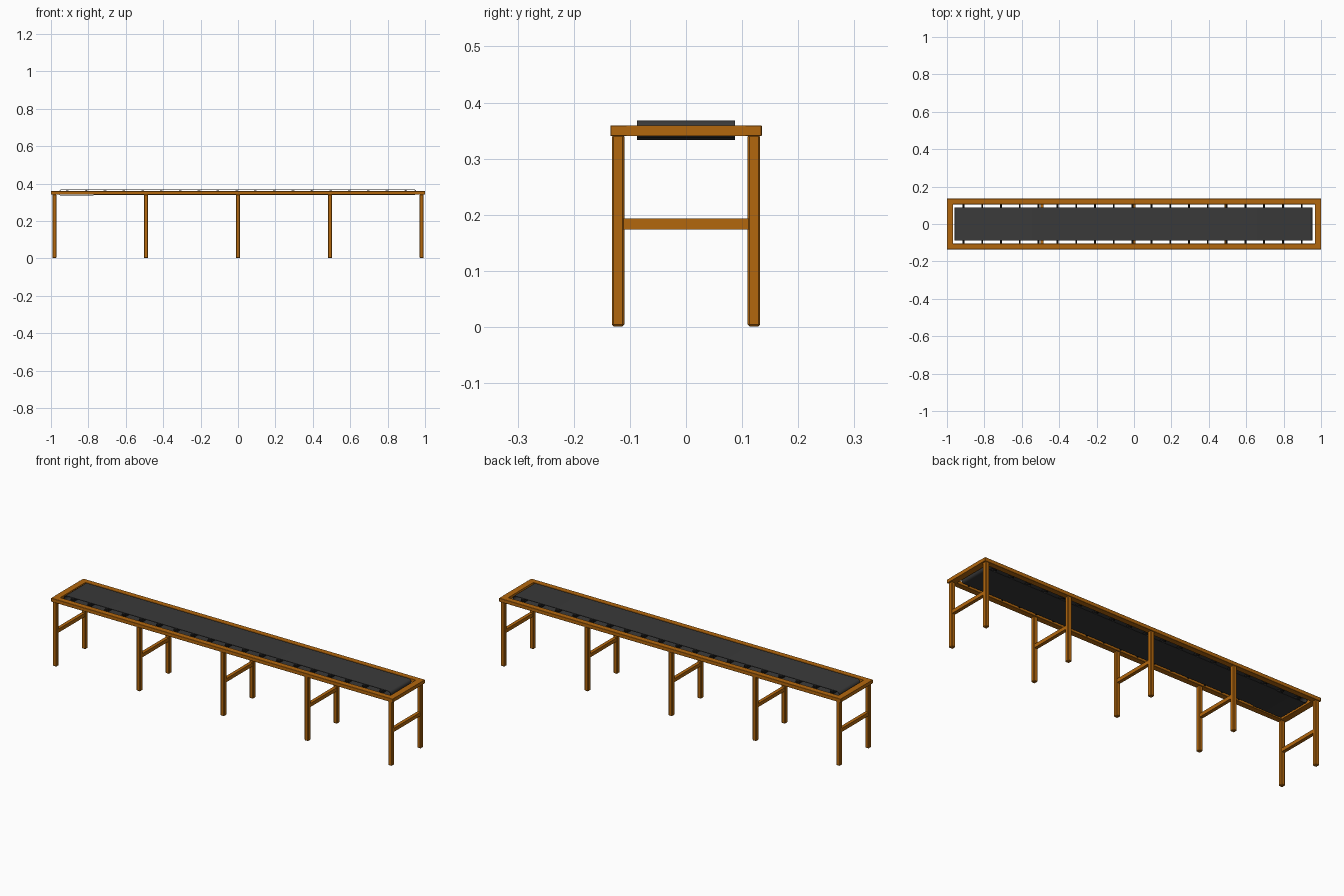
import bpy, bmesh, math
from mathutils import Matrix

if "Cube" in bpy.data.objects:
    bpy.data.objects.remove(bpy.data.objects["Cube"])

def material(name, rgb):
    m = bpy.data.materials.new(name)
    m.diffuse_color = (*rgb, 1)
    m.use_nodes = True
    m.node_tree.nodes["Principled BSDF"].inputs["Base Color"].default_value = m.diffuse_color
    return m

ORANGE = material("orange paint", (0.45, 0.135, 0.004))
RUBBER = material("dark rubber", (0.042, 0.042, 0.042))
BLACK = material("black steel", (0.012, 0.012, 0.012))

def finish(bm, name, mat):
    bmesh.ops.recalc_face_normals(bm, faces=bm.faces)
    me = bpy.data.meshes.new(name)
    bm.to_mesh(me)
    bm.free()
    ob = bpy.data.objects.new(name, me)
    bpy.context.collection.objects.link(ob)
    me.materials.append(mat)
    return ob

def box(name, x, y, z, mat, bevel=0):
    bm = bmesh.new()
    c = [(a[0] + a[1]) / 2 for a in (x, y, z)]
    s = [a[1] - a[0] for a in (x, y, z)]
    bmesh.ops.create_cube(bm, size=1, matrix=Matrix.Translation(c) @ Matrix.Diagonal((*s, 1)))
    ob = finish(bm, name, mat)
    if bevel:
        b = ob.modifiers.new("Bevel", 'BEVEL')
        b.width, b.segments = bevel, 1
    return ob

def rod(name, x, z, radius, length, mat, sides=12):
    bm = bmesh.new()
    bmesh.ops.create_cone(bm, cap_ends=True, segments=sides, radius1=radius, radius2=radius,
                          depth=length,
                          matrix=Matrix.Translation((x, 0, z)) @ Matrix.Rotation(math.pi / 2, 4, 'X'))
    return finish(bm, name, mat)

# Top frame
for s, n in ((-1, "front"), (1, "back")):
    box(n + "_rail", (-1, 1), sorted((s * 0.105, s * 0.135)), (0.340, 0.359), ORANGE, 0.001)
for s, n in ((-1, "left"), (1, "right")):
    box(n + "_end_rail", sorted((s * 0.967, s)), (-0.106, 0.106), (0.340, 0.359), ORANGE)

# Leg pairs with crossbars
for i, x in enumerate((-0.982, -0.492, 0, 0.492, 0.982)):
    for s, n in ((-1, "front"), (1, "back")):
        box(f"{n}_leg_{i}", (x - 0.011, x + 0.011), sorted((s * 0.110, s * 0.132)),
            (0.001, 0.342), ORANGE, 0.003)
    box(f"crossbar_{i}", (x - 0.009, x + 0.009), (-0.112, 0.112), (0.174, 0.193), ORANGE)

# Rollers and their axles
for i in range(19):
    x = -0.912 + i * 0.1005
    rod(f"axle_{i}", x, 0.351, 0.005, 0.216, BLACK, 8)
    rod(f"roller_{i}", x, 0.3525, 0.0115, 0.168, BLACK)

# Belt loop: round-ended profile, underside a little lower at the left end
def loop(t):
    R = 0.0175 - t
    pts = [(-0.942 + R * math.cos(a), 0.3505 + R * math.sin(a))
           for a in (math.radians(90 + 22.5 * k) for k in range(9))]
    pts += [(-0.785, 0.333 + t), (-0.77, 0.338 + t)]
    r = 0.015 - t
    pts += [(0.939 + r * math.cos(a), 0.353 + r * math.sin(a))
            for a in (math.radians(-90 + 22.5 * k) for k in range(9))]
    return pts

bm = bmesh.new()
rings = [[bm.verts.new((x, y, z)) for x, z in loop(t)]
         for t, y in ((0, -0.087), (0, 0.087), (0.003, 0.087), (0.003, -0.087))]
n = len(rings[0])
for j in range(4):
    a, b = rings[j], rings[(j + 1) % 4]
    for k in range(n):
        bm.faces.new((a[k], a[(k + 1) % n], b[(k + 1) % n], b[k]))
belt = finish(bm, "belt", RUBBER)
bpy.context.view_layer.objects.active = belt
belt.select_set(True)
bpy.ops.object.shade_smooth_by_angle(angle=math.radians(30))
